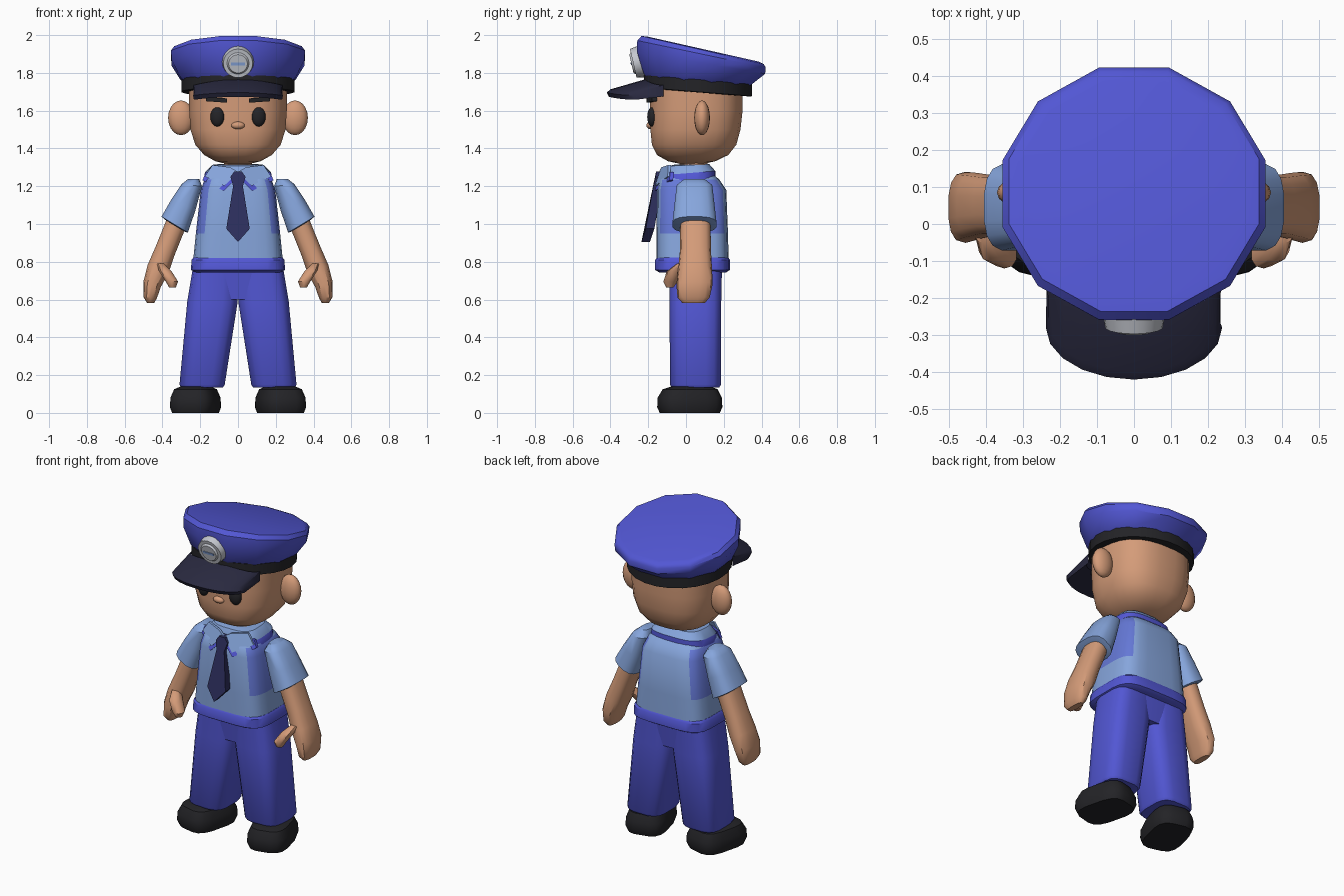
import bpy, bmesh, math
from mathutils import Matrix, Vector

if "Cube" in bpy.data.objects:
    bpy.data.objects.remove(bpy.data.objects["Cube"])


def material(name, rgb):
    m = bpy.data.materials.new(name)
    m.diffuse_color = (*rgb, 1)
    m.use_nodes = True
    m.node_tree.nodes["Principled BSDF"].inputs["Base Color"].default_value = m.diffuse_color
    return m


BLUE = material("uniform blue", (0.085, 0.095, 0.66))
SHIRT = material("shirt light blue", (0.24, 0.38, 0.72))
TRIM = material("shirt trim blue", (0.13, 0.19, 0.68))
SKIN = material("skin", (0.66, 0.33, 0.19))
NAVY = material("tie navy", (0.026, 0.028, 0.11))
VISOR = material("visor dark navy", (0.022, 0.022, 0.05))
BLACK = material("black", (0.017, 0.017, 0.02))
SILVER = material("badge silver", (0.56, 0.58, 0.63))


def finish(name, bm, mat, mirror=False):
    bmesh.ops.recalc_face_normals(bm, faces=bm.faces)
    me = bpy.data.meshes.new(name)
    bm.to_mesh(me)
    bm.free()
    me.materials.append(mat)
    ob = bpy.data.objects.new(name, me)
    bpy.context.collection.objects.link(ob)
    if mirror:
        ob.modifiers.new("mirror", 'MIRROR').use_mirror_merge = False
    return ob


def skin_rings(name, rings, mat, mirror=False):
    """Join closed rings of points into a capped tube."""
    bm = bmesh.new()
    vs = [[bm.verts.new(p) for p in r] for r in rings]
    n = len(vs[0])
    for a, b in zip(vs, vs[1:]):
        for i in range(n):
            j = (i + 1) % n
            bm.faces.new((a[i], a[j], b[j], b[i]))
    bm.faces.new(vs[0])
    bm.faces.new(vs[-1])
    return finish(name, bm, mat, mirror)


def loft(name, secs, mat, mirror=False, seg=16, power=2.0, turn=0.0):
    """Sections (x, y, z, rx, ry, slope_x, slope_y): rounded-box rings, sheared in z."""
    rings = []
    for s in secs:
        x, y, z, rx, ry, sx, sy = (tuple(s) + (0, 0))[:7]
        ring = []
        for i in range(seg):
            t = 2 * math.pi * (i + 0.5) / seg
            c, d = math.cos(t), math.sin(t)
            px = rx * math.copysign(abs(c) ** (2 / power), c)
            py = ry * math.copysign(abs(d) ** (2 / power), d)
            dx = px * math.cos(turn) - py * math.sin(turn)
            dy = px * math.sin(turn) + py * math.cos(turn)
            ring.append((x + dx, y + dy, z + sx * dx + sy * dy))
        rings.append(ring)
    return skin_rings(name, rings, mat, mirror)


def plate(name, outline, depth_at, thick, mat, mirror=False):
    """Front-view (x, z) outline, placed at y = depth_at(x, z)."""
    front = [(x, depth_at(x, z), z) for x, z in outline]
    back = [(x, y + thick, z) for x, y, z in front]
    return skin_rings(name, [front, back], mat, mirror)


def ball(name, loc, size, mat, mirror=False, yaw=0.0):
    bm = bmesh.new()
    m = Matrix.Translation(loc) @ Matrix.Rotation(yaw, 4, 'Z') @ Matrix.Diagonal((*size, 1))
    bmesh.ops.create_uvsphere(bm, u_segments=16, v_segments=10, radius=1, matrix=m)
    return finish(name, bm, mat, mirror)


def paint(ob, mat, rule):
    ob.data.materials.append(mat)
    for p in ob.data.polygons:
        if rule(p):
            p.material_index = len(ob.data.materials) - 1


# Shoes, toes turned out
loft("shoes", [(.225, .02, 0, .112, .155), (.225, .02, .03, .122, .168),
               (.225, .02, .08, .12, .166), (.225, .022, .125, .102, .142),
               (.225, .025, .14, .07, .1)], BLACK, True, 16, 3.4, math.radians(14))

# Trousers
loft("trouser_legs", [(.19, .05, .135, .112, .127), (.19, .05, .15, .121, .137),
                      (.135, .05, .59, .135, .138), (.12, .05, .77, .12, .142)],
     BLUE, True, 16, 3.6)
loft("hips", [(0, .05, .6, .22, .125), (0, .05, .77, .235, .144)], BLUE, False, 20, 4)

# Shirt with trimmed armholes, and waistband
shirt = loft("shirt", [(0, .035, .79, .24, .192), (0, .033, .95, .224, .19),
                       (0, .03, 1.18, .198, .184), (0, .018, 1.235, .178, .16),
                       (0, .015, 1.27, .14, .12)], SHIRT, False, 24, 4.2)
paint(shirt, TRIM, lambda p: abs(p.normal.x) > .55 and .95 < p.center.z < 1.22)
loft("waistband", [(0, .035, .742, .225, .175), (0, .035, .757, .25, .199),
                   (0, .035, .81, .247, .199), (0, .035, .822, .238, .19)],
     BLUE, False, 24, 4.2)

# Sleeves
loft("sleeves", [(.235, .045, 1.238, .03, .055), (.245, .045, 1.205, .055, .095, .1),
                 (.29, .045, 1.1, .066, .107, .4), (.335, .045, .997, .071, .118, .6),
                 (.332, .045, .99, .055, .1, .6)], SHIRT, True, 16, 2.8)

# Arms, hands and thumbs
loft("arms", [(.32, .05, 1.02, .052, .08, .4), (.385, .05, .86, .052, .082, .4),
              (.424, .048, .76, .056, .09, .4), (.455, .045, .68, .047, .096, .3),
              (.465, .04, .61, .036, .085, .1), (.463, .04, .583, .02, .06)],
     SKIN, True, 14, 2.6)
loft("thumbs", [(.41, -.02, .79, .02, .03), (.385, -.06, .75, .035, .042),
                (.35, -.083, .695, .034, .037), (.347, -.085, .665, .019, .02)],
     SKIN, True, 10, 2.3)

# Neck, collar and tie
loft("neck", [(0, .04, 1.22, .08, .075), (0, .04, 1.36, .075, .075)], SKIN, False, 16)
collar = loft("collar", [(0, .02, 1.23, .182, .138, 0, .08), (0, .02, 1.27, .176, .136, 0, .08),
                         (0, .015, 1.312, .135, .108, 0, .05), (0, .02, 1.315, .09, .08)],
              SHIRT, False, 24, 3.2)
paint(collar, BLUE, lambda p: p.center.z < 1.262 and abs(p.normal.z) < .6)


def collar_y(x, z):
    return -.125 - (1.31 - z) * .4 + 1.8 * x * x


plate("collar_edges", [(.0, 1.25), (.075, 1.175), (.188, 1.232), (.17, 1.275), (.03, 1.28)],
      lambda x, z: collar_y(x, z) + .004, .02, BLUE, True)
plate("collar_flaps", [(.0, 1.275), (.072, 1.202), (.175, 1.252), (.135, 1.312), (.04, 1.3)],
      lambda x, z: collar_y(x, z) - .004, .015, SHIRT, True)
half = [(.02, 1.278), (.04, 1.25), (.026, 1.2), (.062, .975)]
plate("tie", half + [(0, .905)] + [(-x, z) for x, z in reversed(half)],
      lambda x, z: -.177 - .2 * (1.2 - z) + .15 * abs(x), .045, NAVY)

# Head with ears and face
loft("head", [(0, .03, 1.318, .06, .06), (0, .03, 1.332, .12, .125),
              (0, .035, 1.365, .18, .19), (0, .043, 1.42, .228, .225),
              (0, .05, 1.5, .253, .24), (0, .055, 1.6, .26, .246),
              (0, .055, 1.75, .26, .246)], SKIN, False, 24, 2.6)
ball("ears", (.302, .085, 1.562), (.068, .042, .092), SKIN, True)
ball("nose", (0, -.188, 1.522), (.036, .022, .02), SKIN)
ball("eyes", (.11, -.181, 1.567), (.037, .024, .051), BLACK, True, math.radians(10))
plate("eyebrows", [(.058, 1.642), (.17, 1.65), (.17, 1.672), (.058, 1.665)],
      lambda x, z: -.212 + 1.1 * x * x, .04, BLACK, True)

# Cap: band, crown, visor
loft("cap_band", [(0, .063, 1.697, .29, .28, 0, -.08), (0, .063, 1.70, .302, .29, 0, -.08),
                  (0, .063, 1.765, .302, .288, 0, -.08)], BLACK, False, 24)
loft("cap_crown", [(0, .06, 1.752, .295, .28, 0, -.09), (0, .063, 1.77, .315, .298, 0, -.1),
                   (0, .08, 1.853, .364, .351, 0, -.17), (0, .082, 1.9, .367, .352, 0, -.21),
                   (0, .088, 1.921, .35, .335, 0, -.23), (0, .09, 1.926, .32, .305, 0, -.225)],
     BLUE, False, 12)
rings = []
for i in range(11):
    a = (i - 5) / 5
    s, c = math.sin(a * math.pi / 2), math.cos(a * math.pi / 2)
    xi, yi, xo, yo = .235 * s, -.12 - .1 * c, .238 * s, -.28 - .14 * c
    zi, zo = 1.765 - .03 * s * s, 1.708 - .015 * s * s
    rings.append([(xi, yi, zi), (xo * .97, yo + .02, zo + .005), (xo, yo, zo - .012),
                  (xo * .98, yo + .012, zo - .035), (xi, yi, zi - .06)])
skin_rings("cap_visor", rings, VISOR)

# Badge: plain round shield with a raised centre and bar
tilt = Matrix.Translation((0, -.25, 1.857)) @ Matrix.Rotation(math.radians(103), 4, 'X')
for name, r1, r2, depth, lift in (("badge_plate", .086, .078, .05, .005),
                                  ("badge_centre", .06, .05, .012, .034)):
    bm = bmesh.new()
    bmesh.ops.create_cone(bm, cap_ends=True, segments=20, radius1=r1, radius2=r2, depth=depth,
                          matrix=tilt @ Matrix.Translation((0, 0, lift)))
    finish(name, bm, SILVER)
bm = bmesh.new()
bmesh.ops.create_cube(bm, size=1, matrix=tilt @ Matrix.Translation((0, 0, .041))
                      @ Matrix.Diagonal((.075, .014, .005, 1)))
finish("badge_bar", bm, SHIRT)

# Smooth shading with sharp edges kept
bpy.ops.object.select_all(action='SELECT')
bpy.context.view_layer.objects.active = shirt
bpy.ops.object.shade_smooth_by_angle(angle=math.radians(38))
